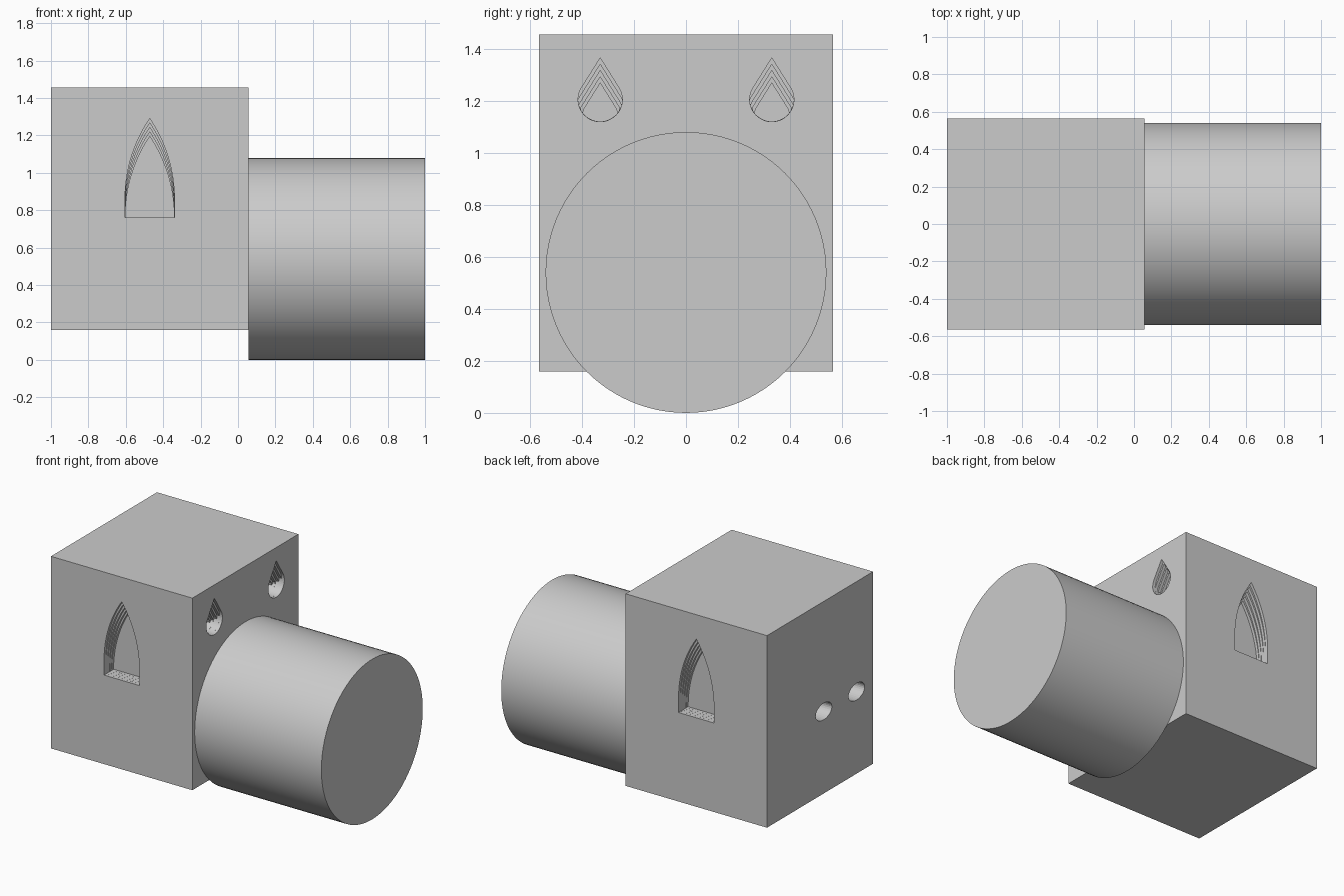
import bpy, bmesh, math
from mathutils import Vector

if "Cube" in bpy.data.objects:
    bpy.data.objects.remove(bpy.data.objects["Cube"], do_unlink=True)

grey = bpy.data.materials.new("plain grey")
grey.use_nodes = True
colour = (0.6, 0.6, 0.6, 1)
grey.diffuse_color = colour
grey.node_tree.nodes["Principled BSDF"].inputs["Base Color"].default_value = colour

LEFT, RIGHT, HALF, LOW, HIGH = -1.0, 0.055, 0.565, 0.16, 1.455
LAYERS, STEP, DEPTH = 5, 0.024, 0.1


def finish(name, bm):
    bmesh.ops.recalc_face_normals(bm, faces=bm.faces)
    mesh = bpy.data.meshes.new(name)
    bm.to_mesh(mesh)
    bm.free()
    mesh.materials.append(grey)
    ob = bpy.data.objects.new(name, mesh)
    bpy.context.collection.objects.link(ob)
    return ob


def arch(i):
    """Pointed arch around its sill; each deeper layer has a lower tip."""
    w, spring, rise = 0.132, 0.1 - STEP * i, 0.43
    radius = (w * w + rise * rise) / (2 * w)
    top = []
    for k in range(-12, 13):
        s = math.sin(k / 12 * math.pi / 2)
        z = math.sqrt(max(0, radius ** 2 - (abs(s) * w + radius - w) ** 2))
        top.append((s * w * (1 - 0.003 * i), spring + z))
    edge, sill = w * (1 - 0.003 * i), 0.0004 * i
    return [(-edge, sill)] + top + [(edge, sill)]


def teardrop(i):
    """Round bottom with a pointed roof that drops with each layer."""
    r, tip = 0.085, 0.16
    a = math.asin(r / tip)
    ring = []
    for k in range(48):
        t = math.pi / 2 - k * math.tau / 48
        fold = math.asin(max(-1, min(1, math.sin(t))))
        outer = r / math.cos(fold - a) if fold > a else r
        c = math.cos(fold - a)
        roof = (tip - STEP * i) * math.sin(a) / c if c > 0.01 else outer
        d = min(outer, roof) * (1 - 0.003 * i)
        ring.append((d * math.cos(t), d * math.sin(t)))
    return ring


def oval(i):
    return [(0.086 * math.cos(k * math.tau / 32), 0.056 * math.sin(k * math.tau / 32))
            for k in range(32)]


def pocket(profile, layers, origin, across, inward):
    """Stepped solid used to sink one recess into the block."""
    origin, across, inward = Vector(origin), Vector(across), Vector(inward)
    bm = bmesh.new()
    rings = []
    for i in range(layers):
        start = -0.05 if i == 0 else DEPTH * i / layers
        for depth in (start, DEPTH * (i + 1) / layers):
            rings.append([bm.verts.new(origin + across * u + Vector((0, 0, v)) + inward * depth)
                          for u, v in profile(i)])
    for a, b in zip(rings, rings[1:]):
        for k in range(len(a)):
            n = (k + 1) % len(a)
            bm.faces.new((a[k], a[n], b[n], b[k]))
    bm.faces.new(rings[0])
    bm.faces.new(rings[-1])
    return finish("recess_cutter", bm)


# Main block
bm = bmesh.new()
bmesh.ops.create_cube(bm, size=1)
for v in bm.verts:
    v.co = ((LEFT + RIGHT) / 2 + v.co.x * (RIGHT - LEFT), v.co.y * 2 * HALF,
            (LOW + HIGH) / 2 + v.co.z * (HIGH - LOW))
block = finish("block", bm)

# Arched recesses front and back, teardrops on one end, ovals on the other
cutters = []
for side in (-1, 1):
    cutters.append(pocket(arch, LAYERS, (-0.472, side * HALF, 0.76), (1, 0, 0), (0, -side, 0)))
    cutters.append(pocket(teardrop, LAYERS, (RIGHT, side * 0.33, 1.205), (0, 1, 0), (-1, 0, 0)))
for y in (-0.04, -0.39):
    cutters.append(pocket(oval, 1, (LEFT, y, 0.713), (0, 1, 0), (1, 0, 0)))

for cutter in cutters:
    mod = block.modifiers.new("recess", "BOOLEAN")
    mod.operation = "DIFFERENCE"
    mod.solver = "EXACT"
    mod.object = cutter
bpy.context.view_layer.update()
cut = bpy.data.meshes.new_from_object(block.evaluated_get(bpy.context.evaluated_depsgraph_get()))
block.modifiers.clear()
block.data = cut
for cutter in cutters:
    bpy.data.objects.remove(cutter, do_unlink=True)

# Round barrel on the end of the block
bpy.ops.mesh.primitive_cylinder_add(vertices=96, radius=0.54, depth=1 - RIGHT,
                                    location=((1 + RIGHT) / 2, 0, 0.54),
                                    rotation=(0, math.pi / 2, 0))
barrel = bpy.context.object
barrel.name = "barrel"
barrel.data.materials.append(grey)
bpy.ops.object.shade_smooth_by_angle(angle=math.radians(30))
